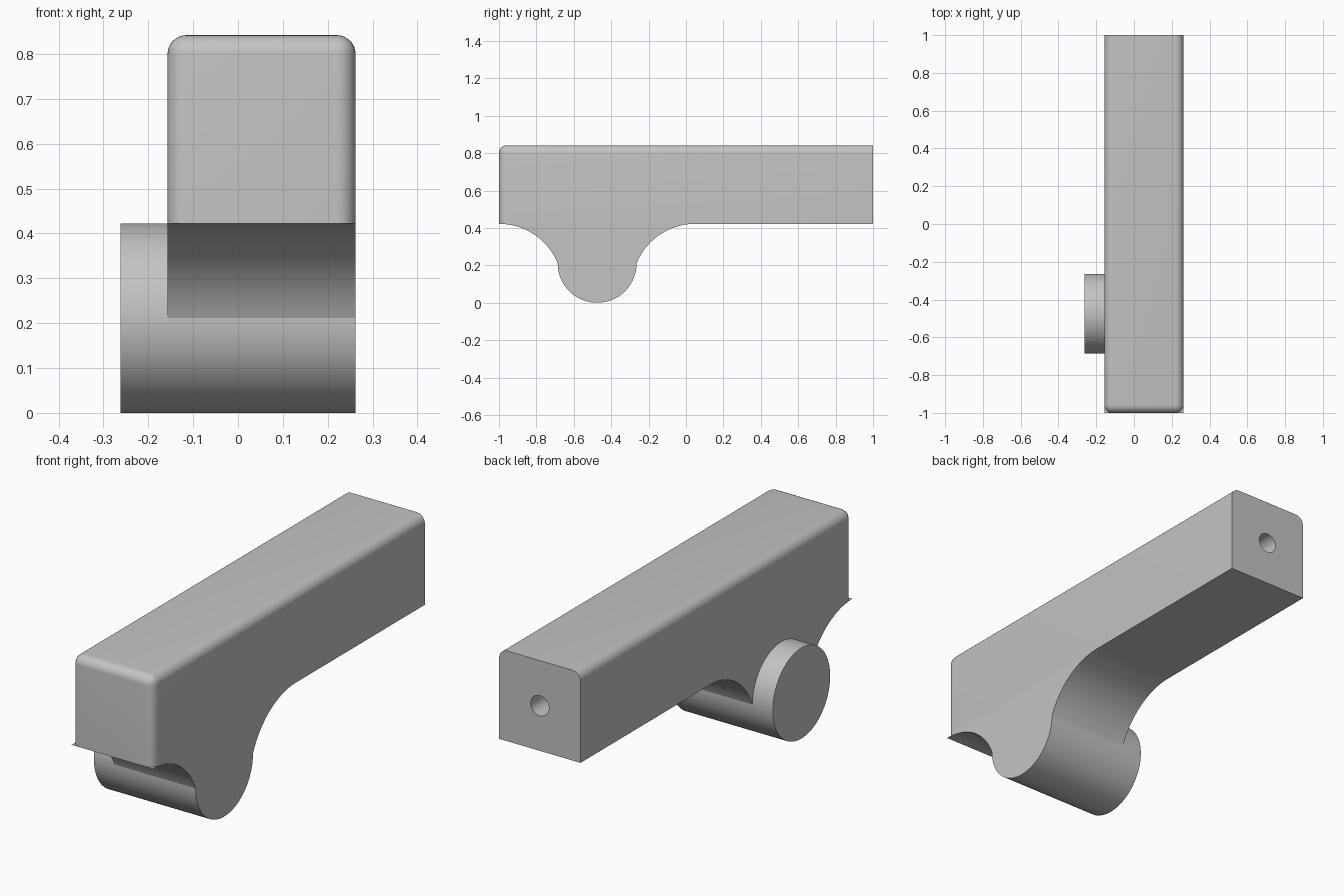
import bpy, bmesh
from math import sin, cos, asin, pi, radians
from mathutils import Matrix, Vector

if "Cube" in bpy.data.objects:
    bpy.data.objects.remove(bpy.data.objects["Cube"], do_unlink=True)

# Main sizes
X0, X1 = -0.157, 0.262        # body sides
XEND = -0.262                 # outer end of the round stub
BASE, TOP = 0.422, 0.842      # bar bottom and top
PIVOT_Y, R = -0.475, 0.211    # round foot
FILLET_W = 0.314              # width of each concave arc
ROUND = 0.042

grey = bpy.data.materials.new("plain grey")
grey.use_nodes = True
colour = (0.55, 0.55, 0.55, 1)
grey.diffuse_color = colour
grey.node_tree.nodes["Principled BSDF"].inputs["Base Color"].default_value = colour


def make_object(name, bm):
    bmesh.ops.recalc_face_normals(bm, faces=bm.faces[:])
    mesh = bpy.data.meshes.new(name)
    bm.to_mesh(mesh)
    bm.free()
    mesh.materials.append(grey)
    obj = bpy.data.objects.new(name, mesh)
    bpy.context.collection.objects.link(obj)
    return obj


def smooth(obj):
    bpy.ops.object.select_all(action='DESELECT')
    obj.select_set(True)
    bpy.context.view_layer.objects.active = obj
    bpy.ops.object.shade_smooth_by_angle(angle=radians(20))


def extrude_x(name, profile, x0, x1):
    """Prism from a (y, z) outline."""
    bm = bmesh.new()
    face = bm.faces.new([bm.verts.new((x0, y, z)) for y, z in profile])
    ext = bmesh.ops.extrude_face_region(bm, geom=[face], use_keep_orig=True)
    verts = [g for g in ext["geom"] if isinstance(g, bmesh.types.BMVert)]
    bmesh.ops.translate(bm, verts=verts, vec=(x1 - x0, 0, 0))
    return make_object(name, bm)


# Bar: box with rounded top and front edges, square at the back and bottom
bm = bmesh.new()
size = Vector((X1 - X0, 2, TOP - BASE))
centre = Vector(((X0 + X1) / 2, 0, (BASE + TOP) / 2))
bmesh.ops.create_cube(bm, size=1, matrix=Matrix.Translation(centre) @ Matrix.Diagonal(size.to_4d()))


def is_rounded(edge):
    a, b = (v.co for v in edge.verts)
    at_back = min(a.y, b.y) > 0.9
    at_base = max(a.z, b.z) < BASE + 0.01
    on_top = min(a.z, b.z) > TOP - 0.01
    upright = abs(a.z - b.z) > 0.1
    return not at_back and not at_base and (on_top or upright)


bmesh.ops.bevel(bm, geom=[e for e in bm.edges if is_rounded(e)], offset=ROUND,
                segments=8, profile=0.5, affect='EDGES')
bar = make_object("bar", bm)

# Blind hole in the back end
bm = bmesh.new()
bmesh.ops.create_cone(bm, cap_ends=True, segments=48, radius1=0.047, radius2=0.047, depth=0.8,
                      matrix=Matrix.Translation((centre.x, 1, centre.z)) @ Matrix.Rotation(pi / 2, 4, 'X'))
cutter = make_object("hole_cutter", bm)
cutter.hide_render = True
cut = bar.modifiers.new("hole", 'BOOLEAN')
cut.operation = 'DIFFERENCE'
cut.solver = 'EXACT'
cut.object = cutter
bpy.context.view_layer.objects.active = bar
bpy.ops.object.modifier_apply(modifier=cut.name)
bpy.data.objects.remove(cutter, do_unlink=True)
smooth(bar)

# Support: concave arc, half-round foot, mirrored concave arc
drop = BASE - R
arc_r = (FILLET_W ** 2 + drop ** 2) / (2 * drop)
sweep = asin(FILLET_W / arc_r)
STEPS = 24
arc = [(arc_r * sin(sweep * i / STEPS), BASE - arc_r + arc_r * cos(sweep * i / STEPS))
       for i in range(STEPS + 1)]
reach = FILLET_W + R
front_arc = [(PIVOT_Y - reach + d, z) for d, z in arc]
back_arc = [(PIVOT_Y + reach - d, z) for d, z in reversed(arc)]
foot = [(PIVOT_Y - R * cos(pi * i / 48), R - R * sin(pi * i / 48)) for i in range(1, 48)]
smooth(extrude_x("support", front_arc + foot + back_arc, X0, X1))

# Round stub sticking out at the side
circle = [(PIVOT_Y + R * cos(2 * pi * i / 96), R + R * sin(2 * pi * i / 96)) for i in range(96)]
smooth(extrude_x("pivot_stub", circle, XEND, X0))
